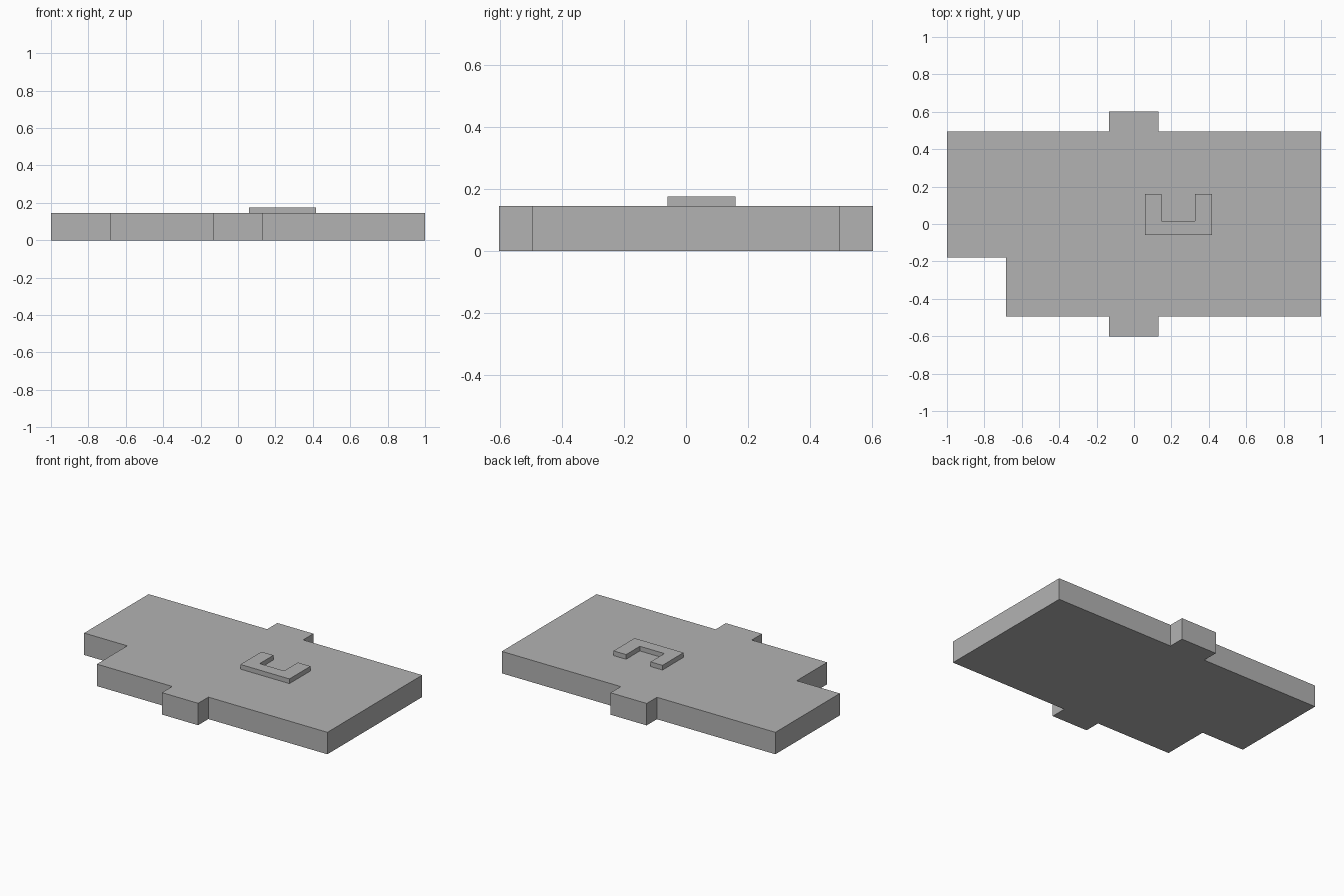
import bpy
import bmesh

cube = bpy.data.objects.get("Cube")
if cube:
    bpy.data.objects.remove(cube, do_unlink=True)

# Single matte grey
grey = bpy.data.materials.new("plain grey")
grey.use_nodes = True
colour = (0.45, 0.45, 0.45, 1)
grey.diffuse_color = colour
grey.node_tree.nodes["Principled BSDF"].inputs["Base Color"].default_value = colour


def extrude_outline(name, outline, bottom, top):
    """Solid with flat faces made by raising a closed outline."""
    bm = bmesh.new()
    base = bm.faces.new([bm.verts.new((x, y, bottom)) for x, y in outline])
    raised = bmesh.ops.extrude_face_region(bm, geom=[base], use_keep_orig=True)
    moved = [v for v in raised["geom"] if isinstance(v, bmesh.types.BMVert)]
    bmesh.ops.translate(bm, vec=(0, 0, top - bottom), verts=moved)
    bmesh.ops.recalc_face_normals(bm, faces=bm.faces)
    mesh = bpy.data.meshes.new(name)
    bm.to_mesh(mesh)
    bm.free()
    mesh.materials.append(grey)
    obj = bpy.data.objects.new(name, mesh)
    bpy.context.collection.objects.link(obj)
    return obj


slab_top = 0.145
side, end = 0.495, 0.602
tab_left, tab_right = 0.13, -0.134
notch_x, notch_y = -0.685, -0.178

# Main slab: one notched corner and a tab on the front and back edges
extrude_outline("base_slab", [
    (notch_x, -side), (tab_right, -side), (tab_right, -end), (tab_left, -end),
    (tab_left, -side), (1, -side), (1, side), (tab_left, side),
    (tab_left, end), (tab_right, end), (tab_right, side), (-1, side),
    (-1, notch_y), (notch_x, notch_y),
], 0, slab_top)

# Raised bracket, open towards the back
extrude_outline("raised_bracket", [
    (0.06, -0.06), (0.418, -0.06), (0.418, 0.16), (0.326, 0.16),
    (0.326, 0.016), (0.147, 0.016), (0.147, 0.16), (0.06, 0.16),
], slab_top, 0.176)
